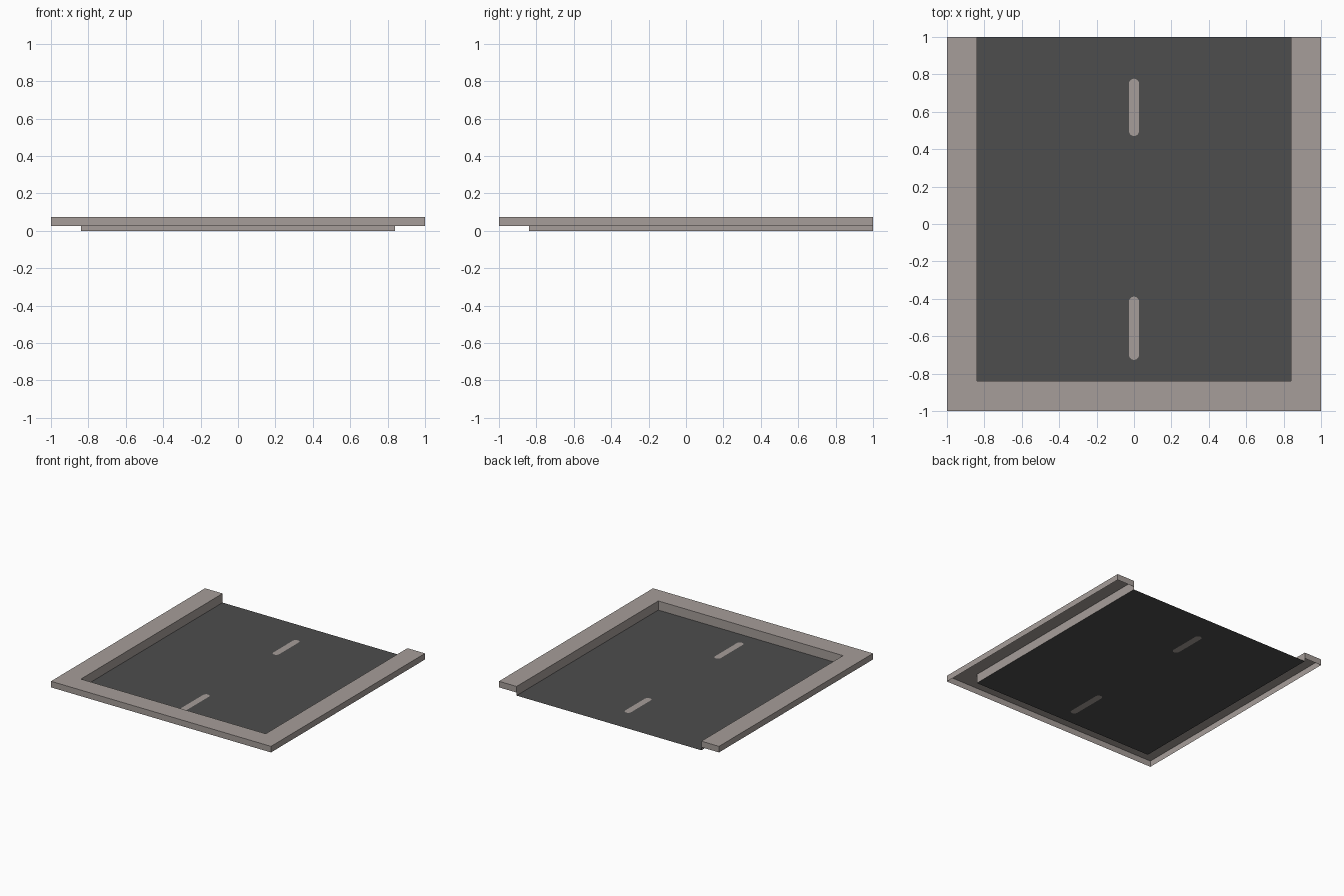
import bpy, bmesh, math

if "Cube" in bpy.data.objects:
    bpy.data.objects.remove(bpy.data.objects["Cube"])

ROAD_W = 0.84      # half width of the carriageway, also its front end
LIP, TOP = 0.025, 0.075


def material(name, rgb):
    m = bpy.data.materials.new(name)
    m.diffuse_color = (*rgb, 1)
    m.use_nodes = True
    m.node_tree.nodes["Principled BSDF"].inputs["Base Color"].default_value = m.diffuse_color
    return m


concrete = material("pale_concrete", (0.38, 0.34, 0.32))
asphalt = material("dark_asphalt", (0.075, 0.075, 0.075))


def finish(name, bm, mat):
    me = bpy.data.meshes.new(name)
    bm.to_mesh(me)
    bm.free()
    me.materials.append(mat)
    ob = bpy.data.objects.new(name, me)
    bpy.context.collection.objects.link(ob)
    return ob


def mark_outline(y0, y1, r=0.027, n=8):
    """Stadium outline with rounded ends."""
    pts = []
    for cy, start in ((y1 - r, 0), (y0 + r, math.pi)):
        for i in range(n + 1):
            a = start + math.pi * i / n
            pts.append((r * math.cos(a), cy + r * math.sin(a)))
    return pts


marks = [mark_outline(0.47, 0.777), mark_outline(-0.727, -0.388)]

# Road surface with openings for the lane marks
bm = bmesh.new()
border = [(-ROAD_W, -ROAD_W), (ROAD_W, -ROAD_W), (ROAD_W, 1), (-ROAD_W, 1)]
for loop in [border] + marks:
    vs = [bm.verts.new((x, y, 0)) for x, y in loop]
    for a, b in zip(vs, vs[1:] + vs[:1]):
        bm.edges.new((a, b))
bmesh.ops.triangle_fill(bm, use_beauty=True, edges=bm.edges[:], normal=(0, 0, 1))
for f in bm.faces:
    f.normal_update()
    if f.normal.z < 0:
        f.normal_flip()
finish("road", bm, asphalt)

# Lane marks set flush into the road
bm = bmesh.new()
for loop in marks:
    bm.faces.new([bm.verts.new((x, y, 0)) for x, y in loop])
finish("lane_marks", bm, concrete)

# Raised pavement on three sides: a shell open underneath
bm = bmesh.new()
outer = [(-1, 1), (-1, -1), (1, -1), (1, 1)]
inner = [(-ROAD_W, 1), (-ROAD_W, -ROAD_W), (ROAD_W, -ROAD_W), (ROAD_W, 1)]
ring = lambda pts, z: [bm.verts.new((x, y, z)) for x, y in pts]
ol, ot = ring(outer, LIP), ring(outer, TOP)
it, im, ib = ring(inner, TOP), ring(inner, LIP), ring(inner, 0)
for lo, hi in ((ol, ot), (ot, it), (it, im), (im, ib)):
    for i in range(3):
        bm.faces.new((lo[i], lo[i + 1], hi[i + 1], hi[i]))
# Back end caps
bm.faces.new((ol[0], ot[0], it[0], im[0]))
bm.faces.new((ol[3], im[3], it[3], ot[3]))
finish("pavement", bm, concrete)
